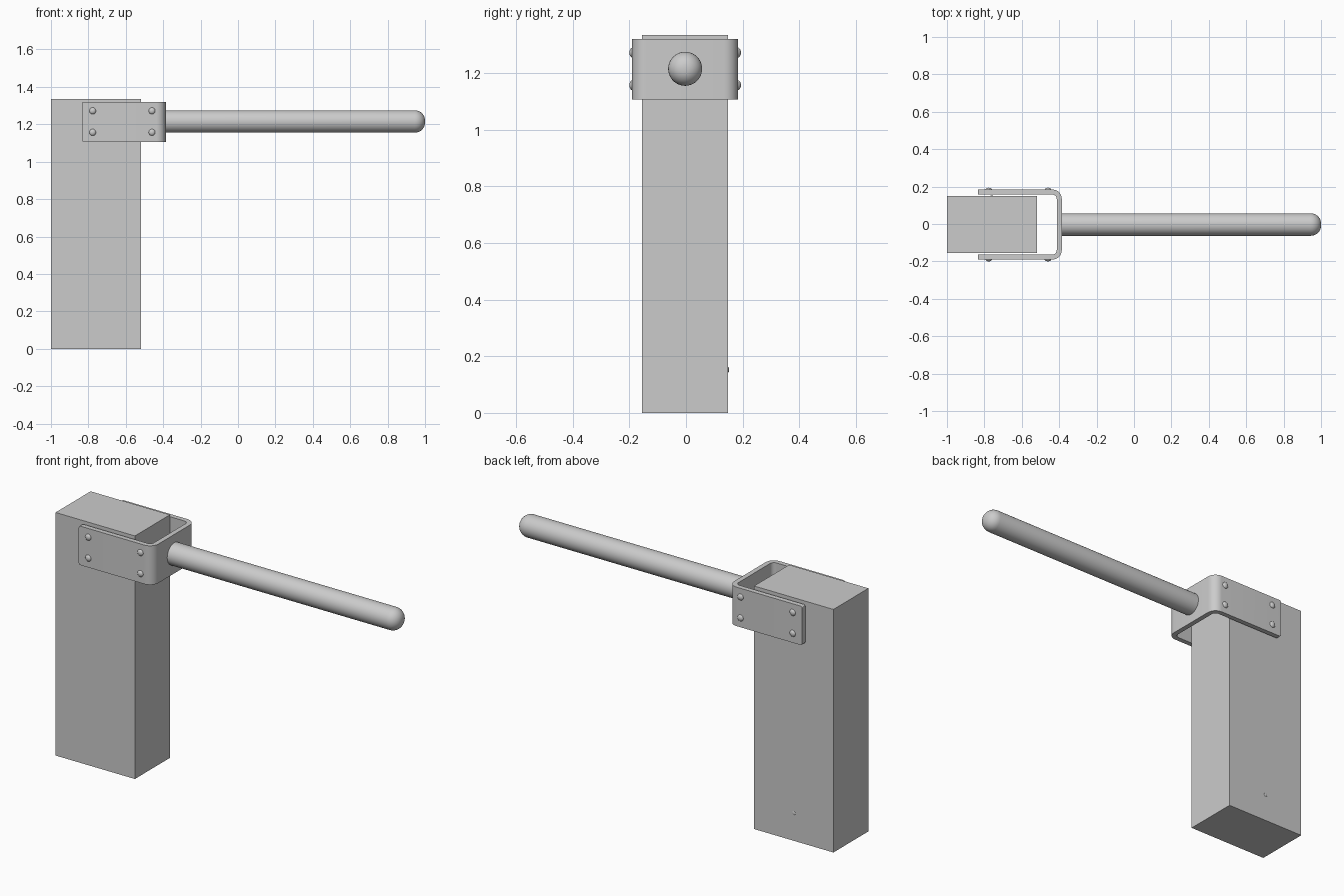
import bpy, bmesh
from math import pi, sin, cos
from mathutils import Matrix, Vector

cube = bpy.data.objects.get("Cube")
if cube:
    bpy.data.objects.remove(cube, do_unlink=True)

grey = bpy.data.materials.new("light_grey")
grey.use_nodes = True
grey.diffuse_color = (0.6, 0.6, 0.6, 1)
grey.node_tree.nodes["Principled BSDF"].inputs["Base Color"].default_value = (0.6, 0.6, 0.6, 1)

MID_Y = -0.003


def finish(name, bm, smooth=False):
    bmesh.ops.recalc_face_normals(bm, faces=bm.faces)
    mesh = bpy.data.meshes.new(name)
    bm.to_mesh(mesh)
    bm.free()
    mesh.materials.append(grey)
    obj = bpy.data.objects.new(name, mesh)
    bpy.context.collection.objects.link(obj)
    if smooth:
        bpy.ops.object.select_all(action='DESELECT')
        obj.select_set(True)
        bpy.context.view_layer.objects.active = obj
        bpy.ops.object.shade_smooth_by_angle(angle=pi / 6)
    return obj


def dome(name, location, radius, depth):
    # flattened ball, partly sunk into the face behind it
    bm = bmesh.new()
    bmesh.ops.create_uvsphere(bm, u_segments=20, v_segments=12, radius=radius)
    bmesh.ops.scale(bm, vec=(1, depth / radius, 1), verts=bm.verts)
    bmesh.ops.translate(bm, vec=location, verts=bm.verts)
    finish(name, bm, True)


def arc(cx, cy, r, start, steps=8):
    return [(cx + r * cos(start + pi / 2 * i / steps),
             cy + r * sin(start + pi / 2 * i / steps)) for i in range(steps + 1)]


# Upright post
bm = bmesh.new()
bmesh.ops.create_cube(bm, size=1)
bmesh.ops.scale(bm, vec=(0.482, 0.304, 1.335), verts=bm.verts)
bmesh.ops.translate(bm, vec=(-0.759, MID_Y, 1.335 / 2), verts=bm.verts)
finish("post", bm)

# U-shaped bracket: bent strip outline, raised to height
def bend(x_end, half, r):
    return ([(-0.835, -half)] + arc(x_end - r, -half + r, r, -pi / 2)
            + arc(x_end - r, half - r, r, 0) + [(-0.835, half)])

outline = bend(-0.386, 0.187, 0.05) + bend(-0.413, 0.16, 0.023)[::-1]
bm = bmesh.new()
face = bm.faces.new([bm.verts.new((x, y + MID_Y, 1.106)) for x, y in outline])
raised = bmesh.ops.extrude_face_region(bm, geom=[face])
bmesh.ops.translate(bm, vec=(0, 0, 0.214),
                    verts=[v for v in raised["geom"] if isinstance(v, bmesh.types.BMVert)])
# soften the free corners of both arms
corners = [e for e in bm.edges if all(v.co.x < -0.83 for v in e.verts)
           and abs(e.verts[0].co.y - e.verts[1].co.y) > 0.01]
bmesh.ops.bevel(bm, geom=corners, offset=0.01, segments=3, profile=0.5, affect='EDGES')
finish("bracket", bm, True)

# Round rod with a rounded tip, spun about its own axis
profile = [(-0.4, 0), (-0.4, 0.06)]
profile += [(x, y) for x, y in arc(0.945, 0.005, 0.055, 0)[::-1]] + [(1.0, 0)]
bm = bmesh.new()
verts = [bm.verts.new((x, r, 0)) for x, r in profile]
edges = [bm.edges.new(pair) for pair in zip(verts, verts[1:])]
bmesh.ops.spin(bm, geom=verts + edges, cent=(0, 0, 0), axis=(1, 0, 0),
               angle=2 * pi, steps=40, use_duplicate=False)
bmesh.ops.remove_doubles(bm, verts=bm.verts, dist=0.0001)
bmesh.ops.translate(bm, vec=(0, MID_Y, 1.215), verts=bm.verts)
finish("rod", bm, True)

# Four rivets on each bracket arm
for side, label in ((-1, "front"), (1, "back")):
    for x, place in ((-0.777, "outer"), (-0.46, "inner")):
        for z, level in ((1.157, "lower"), (1.272, "upper")):
            dome(f"{label}_{place}_{level}_rivet", (x, MID_Y + side * 0.185, z), 0.018, 0.012)

# Small stud low on the back of the post
dome("back_stud", (-0.76, MID_Y + 0.152, 0.152), 0.01, 0.003)
